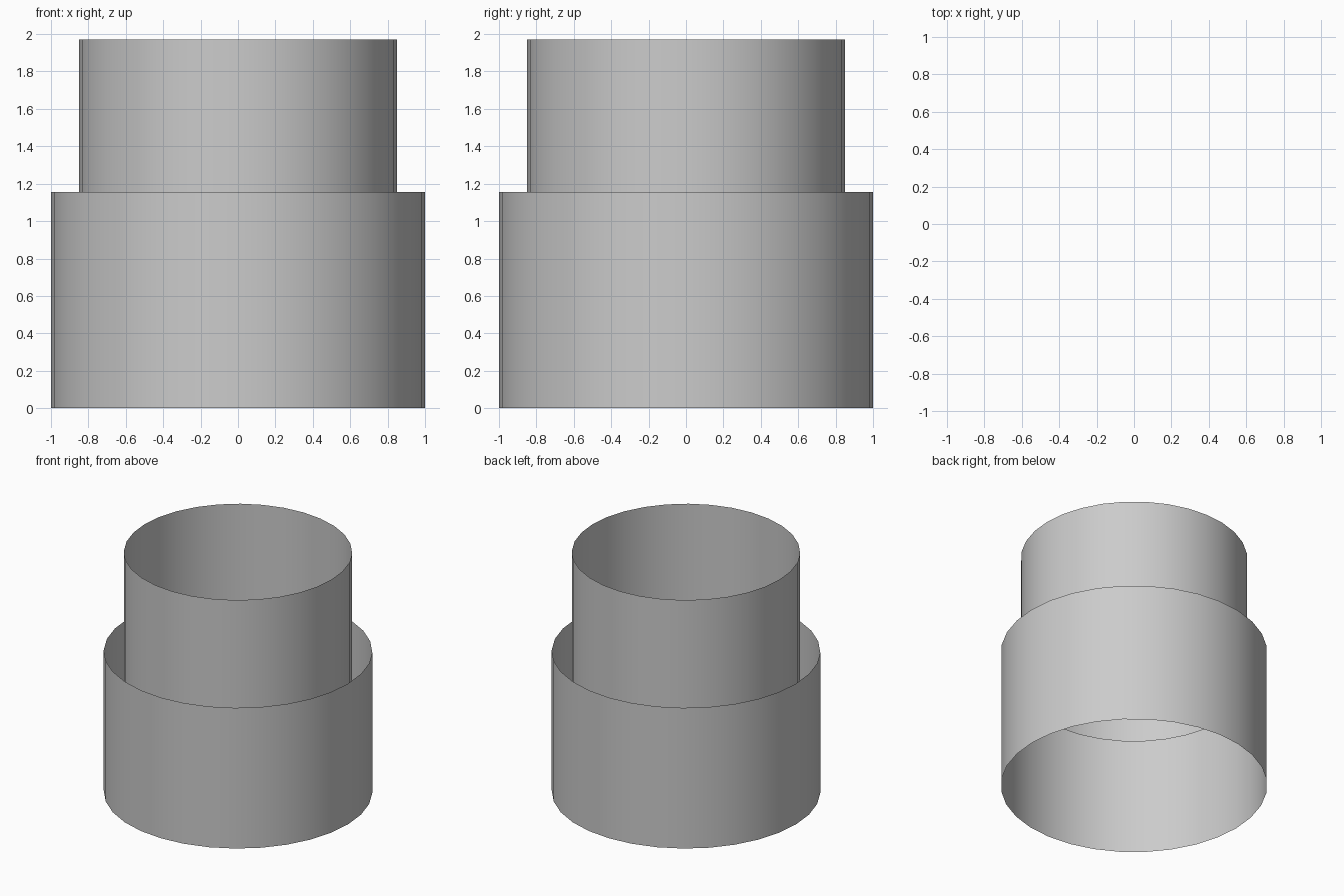
import bpy

if "Cube" in bpy.data.objects:
    bpy.data.objects.remove(bpy.data.objects["Cube"])


def open_tube(name, radius, bottom, top):
    """Single-walled, uncapped 32-sided tube."""
    bpy.ops.mesh.primitive_cylinder_add(
        vertices=32, radius=radius, depth=top - bottom,
        end_fill_type='NOTHING', location=(0, 0, (bottom + top) / 2))
    tube = bpy.context.object
    tube.name = name
    bpy.ops.object.shade_smooth()
    return tube


# Wide lower sleeve
open_tube("lower_sleeve", 1.0, 0.0, 1.156)

# Narrower upper sleeve, its lower end hidden inside the wide one
open_tube("upper_sleeve", 0.85, 0.872, 1.971)
